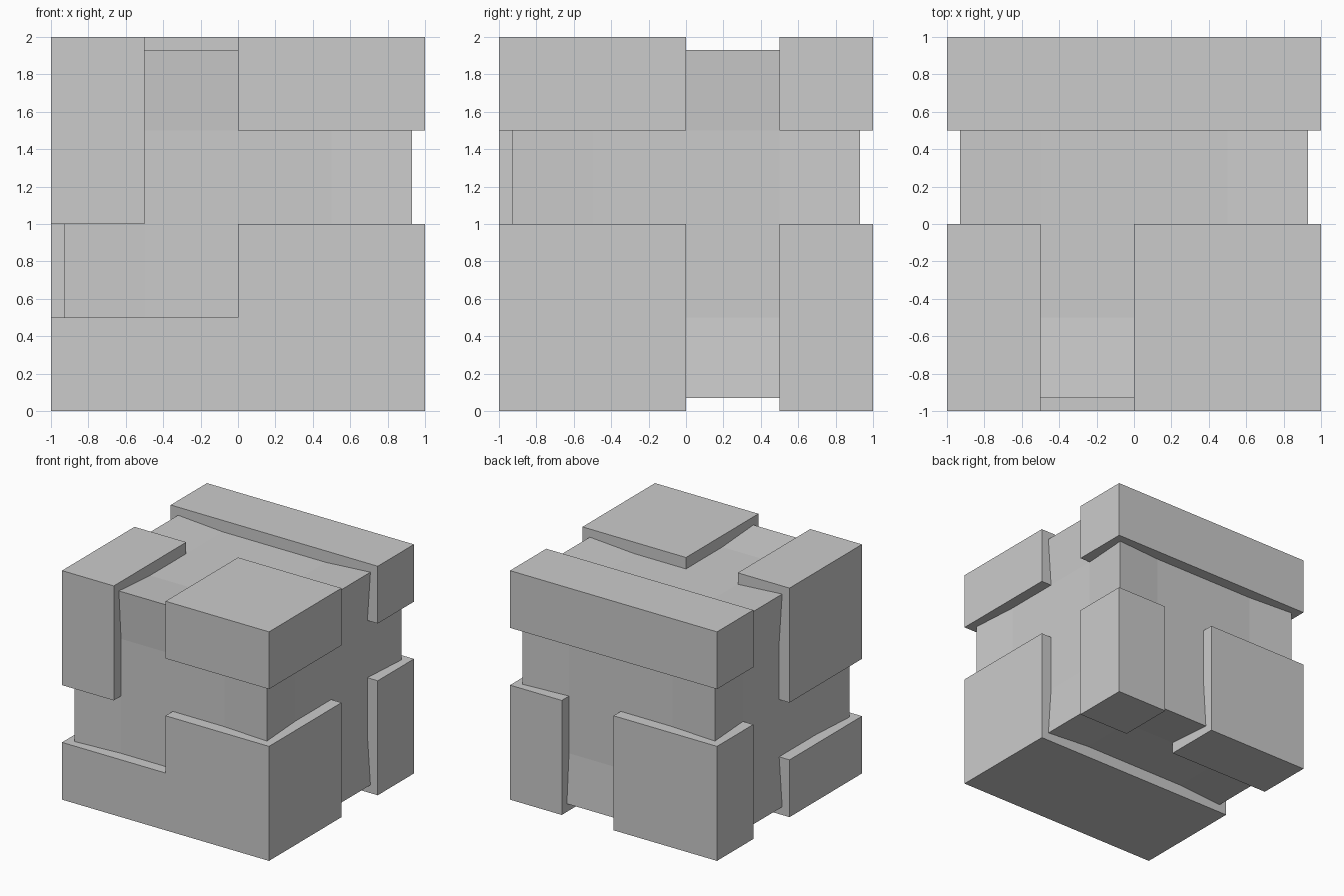
import bpy, bmesh
from mathutils import Vector

if "Cube" in bpy.data.objects:
    bpy.data.objects.remove(bpy.data.objects["Cube"])

DEPTH = 0.1

# Groove layout: (axis, side) of a cube face -> rectangles (min, max) on the
# other two axes in x, y, z order, measured from the cube centre
GROOVES = {
    (1, -1): [((-.5, 0), (-.5, 1)), ((-1, 0), (-.5, 0)), ((0, 1), (0, .5))],  # front
    (1, 1): [((-1, 1), (0, .5)), ((0, .5), (-1, 0))],                         # back
    (0, 1): [((0, .5), (-1, 1)), ((-1, 1), (0, .5))],                         # right
    (0, -1): [((0, .5), (-1, 1)), ((.5, 1), (0, .5)), ((-1, 0), (-.5, 0))],   # left
    (2, 1): [((-1, 1), (0, .5)), ((-.5, 0), (-1, 0))],                        # top
    (2, -1): [((-1, 1), (0, .5)), ((0, .5), (.5, 1))],                        # bottom
}


def in_groove(face):
    c = face.calc_center_median()
    axis = max(range(3), key=lambda i: abs(c[i]))
    u, v = [c[i] for i in range(3) if i != axis]
    side = 1 if c[axis] > 0 else -1
    return any(a[0] < u < a[1] and b[0] < v < b[1] for a, b in GROOVES[(axis, side)])


# Cube divided into 4 x 4 panels per face
bm = bmesh.new()
bmesh.ops.create_cube(bm, size=2)
bmesh.ops.subdivide_edges(bm, edges=bm.edges[:], cuts=3, use_grid_fill=True)

# Sink the groove panels along their corner normals
floor = [f for f in bm.faces if in_groove(f)]
result = bmesh.ops.extrude_face_region(bm, geom=floor)
left_over = [f for f in floor if f.is_valid]
if left_over:
    bmesh.ops.delete(bm, geom=left_over, context='FACES')
for v in result["geom"]:
    if isinstance(v, bmesh.types.BMVert):
        normal = Vector([round(c) if abs(c) > .99 else 0 for c in v.co])
        v.co -= normal.normalized() * DEPTH
bmesh.ops.recalc_face_normals(bm, faces=bm.faces[:])

# Stand it on the ground
bmesh.ops.translate(bm, verts=bm.verts[:], vec=(0, 0, 1))
mesh = bpy.data.meshes.new("grooved_cube")
bm.to_mesh(mesh)
bm.free()
bpy.context.collection.objects.link(bpy.data.objects.new("grooved_cube", mesh))
